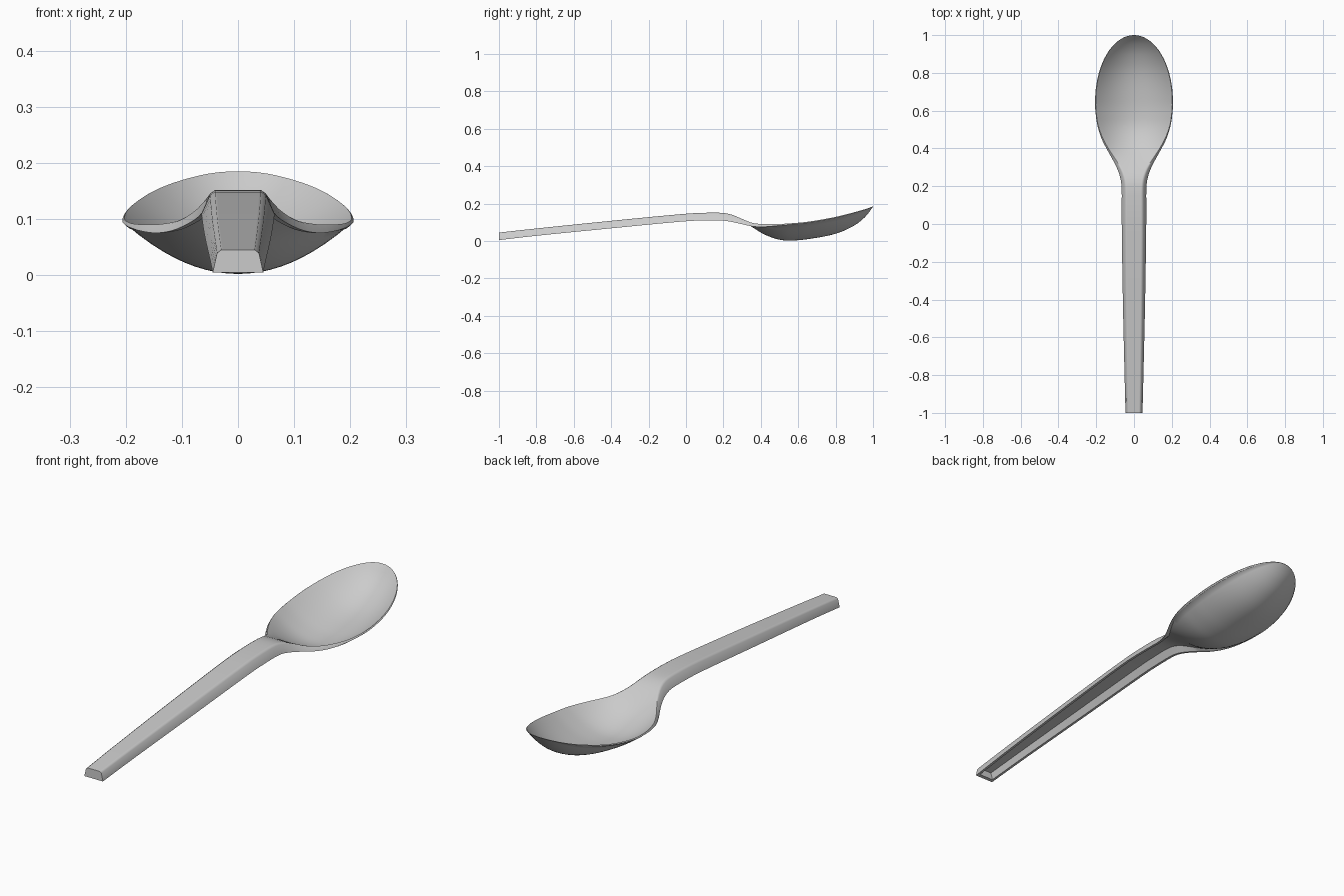
import bpy, bmesh, math

if "Cube" in bpy.data.objects:
    bpy.data.objects.remove(bpy.data.objects["Cube"])

# Key stations: y, half width, flat-top half width, centre z, edge z, lip z, thickness
KEYS = [
    (-1.00, .045, .036, .045, .045, .005, .011),
    (-0.80, .050, .039, .067, .067, .028, .011),
    (-0.40, .059, .044, .108, .108, .068, .011),
    (0.00, .065, .047, .146, .146, .106, .011),
    (0.10, .065, .047, .151, .151, .110, .011),
    (0.20, .066, .048, .150, .150, .109, .011),
    (0.25, .074, .056, .139, .139, .101, .011),
    (0.30, .092, .075, .116, .118, .090, .011),
    (0.35, .118, .106, .088, .098, .079, .011),
    (0.40, .146, .138, .056, .091, .075, .011),
    (0.45, .171, .165, .033, .090, .078, .011),
    (0.50, .188, .184, .018, .091, .083, .011),
    (0.55, .199, .196, .013, .094, .088, .011),
    (0.65, .206, .203, .020, .103, .098, .010),
    (0.80, .186, .183, .048, .129, .125, .009),
    (0.90, .144, .141, .091, .154, .151, .008),
    (0.96, .096, .093, .137, .171, .169, .006),
    (1.00, .000, .000, .185, .185, .183, .002),
]


def slope(i, c):
    a, b = KEYS[max(i - 1, 0)], KEYS[min(i + 1, len(KEYS) - 1)]
    return (b[c] - a[c]) / (b[0] - a[0])


def sample(y):
    """Smooth interpolation of every section parameter at y."""
    i = max(k for k in range(len(KEYS) - 1) if KEYS[k][0] <= y + 1e-9)
    a, b = KEYS[i], KEYS[i + 1]
    h = b[0] - a[0]
    t = (y - a[0]) / h
    out = []
    for c in range(1, 7):
        out.append((2*t**3 - 3*t*t + 1) * a[c] + (t**3 - 2*t*t + t) * h * slope(i, c)
                   + (3*t*t - 2*t**3) * b[c] + (t**3 - t*t) * h * slope(i + 1, c))
    if y > .65:  # elliptical bowl tip
        out[0] = .206 * math.sqrt(max(0, 1 - ((y - .65) / .35) ** 2))
        out[1] = out[0] * .985
    return out


N = 10


def section(y, solid=False):
    """Closed ring: upper skin, side lips, then hollow underside."""
    w, wt, zc, ze, zb, t = sample(y)
    drop = ze - zb
    r = min(.15 * drop, .3 * wt)
    tw = min(t, .25 * w) if drop > .02 else min(.2 * w, .004 + .3 * drop)
    us = [i / N for i in range(N + 1)]
    top = [((wt - r) * u, zc + (ze - zc) * u * u) for u in us]
    top += [(wt + (w - wt) * .15, ze - drop * .15), (w, zb)]
    wl = max(wt - tw, 0)
    low = [(wl * u, zb if solid else zc - t + (ze - zc) * u * u) for u in us]
    low += [(max(w - tw, 0), min(zb, ze) if drop > t or solid else ze - t)]
    half = top + low[::-1]                      # centre top -> lip -> centre bottom
    ring = half + [(-x, z) for x, z in half[-2:0:-1]]
    return [(x, y, z) for x, z in ring]


# Spoon: loft of sections, solid at the handle end
stations = [(-1, True), (-.985, True), (-.984, False)]
stations += [(-.95 + i * .07, False) for i in range(16)]
stations += [(.15 + i * .02, False) for i in range(26)]
stations += [(.65 + .35 * math.sin(i / 18 * math.pi / 2), False) for i in range(1, 19)]

bm = bmesh.new()
rings = [[bm.verts.new(p) for p in section(y, s)] for y, s in stations]
for a, b in zip(rings, rings[1:]):
    for i in range(len(a)):
        j = (i + 1) % len(a)
        bm.faces.new((a[i], a[j], b[j], b[i]))
bm.faces.new(rings[0])
bmesh.ops.remove_doubles(bm, verts=bm.verts, dist=.0002)
bmesh.ops.recalc_face_normals(bm, faces=bm.faces)
mesh = bpy.data.meshes.new("spoon")
bm.to_mesh(mesh)
bm.free()
spoon = bpy.data.objects.new("spoon", mesh)
bpy.context.collection.objects.link(spoon)
bpy.context.view_layer.objects.active = spoon
spoon.select_set(True)
bpy.ops.object.shade_smooth_by_angle(angle=math.radians(42))
